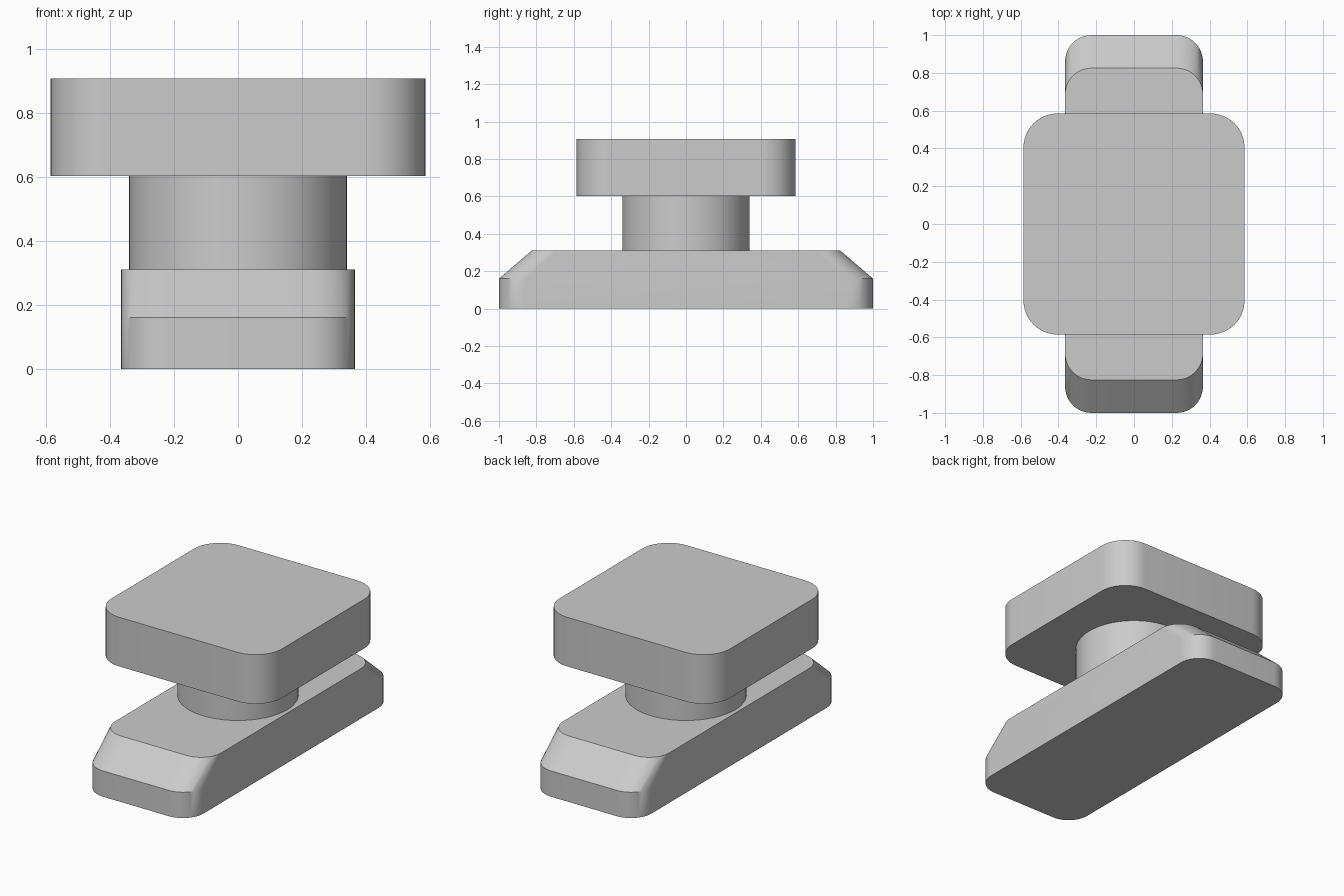
import bpy
import bmesh
from math import cos, sin, pi, radians

cube = bpy.data.objects.get("Cube")
if cube:
    bpy.data.objects.remove(cube, do_unlink=True)

# Single plain grey
grey = bpy.data.materials.new("light_grey")
grey.use_nodes = True
grey.diffuse_color = (0.6, 0.6, 0.6, 1)
grey.node_tree.nodes["Principled BSDF"].inputs["Base Color"].default_value = (0.6, 0.6, 0.6, 1)


def rounded_outline(half_x, half_y, radius, steps=12):
    """Counter-clockwise outline of a rounded rectangle."""
    points = []
    for corner, (sx, sy) in enumerate([(1, 1), (-1, 1), (-1, -1), (1, -1)]):
        for i in range(steps + 1):
            a = (corner + i / steps) * pi / 2
            points.append((sx * (half_x - radius) + radius * cos(a),
                           sy * (half_y - radius) + radius * sin(a)))
    return points


def finish(obj):
    obj.data.materials.append(grey)
    bpy.ops.object.select_all(action="DESELECT")
    obj.select_set(True)
    bpy.context.view_layer.objects.active = obj
    bpy.ops.object.shade_smooth_by_angle(angle=radians(30))


def loft(name, levels):
    """Closed solid through rounded rectangles: (z, half_x, half_y, radius)."""
    bm = bmesh.new()
    rings = [[bm.verts.new((x, y, z)) for x, y in rounded_outline(hx, hy, r)]
             for z, hx, hy, r in levels]
    for low, high in zip(rings, rings[1:]):
        for i in range(len(low)):
            j = (i + 1) % len(low)
            bm.faces.new((low[i], low[j], high[j], high[i]))
    bm.faces.new(rings[0][::-1])
    bm.faces.new(rings[-1])
    mesh = bpy.data.meshes.new(name)
    bm.to_mesh(mesh)
    bm.free()
    obj = bpy.data.objects.new(name, mesh)
    bpy.context.collection.objects.link(obj)
    finish(obj)


# Long base with sloped ends
loft("base", [(0, 0.365, 1, 0.14), (0.16, 0.365, 1, 0.14), (0.31, 0.365, 0.825, 0.14)])

# Square cap with rounded corners
loft("cap", [(0.602, 0.585, 0.585, 0.18), (0.907, 0.585, 0.585, 0.18)])

# Round stem, open where it meets the base and the cap
bpy.ops.mesh.primitive_cylinder_add(vertices=64, radius=0.34, depth=0.292,
                                    end_fill_type="NOTHING", location=(0, 0, 0.456))
stem = bpy.context.object
stem.name = "stem"
finish(stem)
